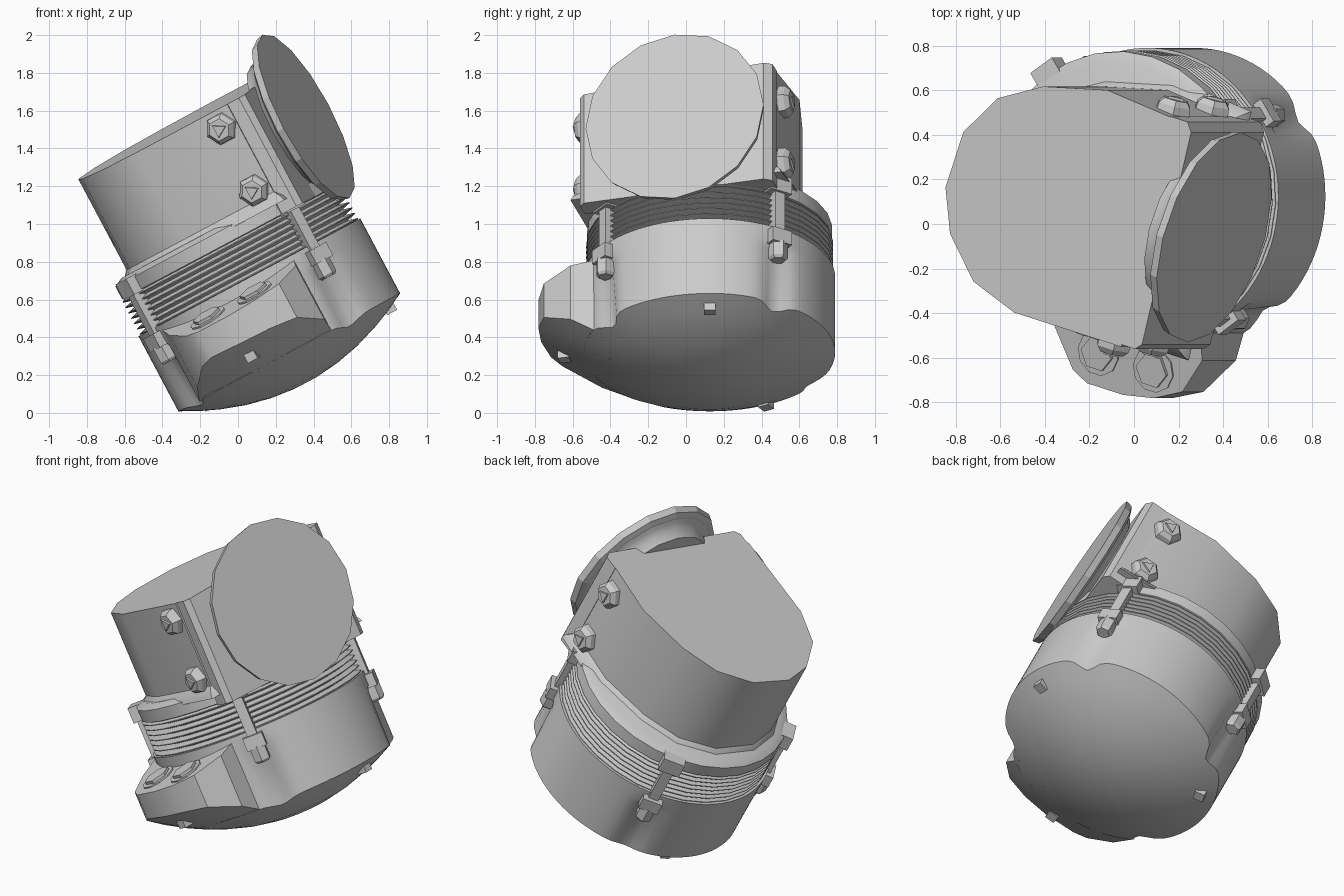
import bpy, bmesh
from math import sin, cos, pi, radians, exp, hypot, atan, atan2
from mathutils import Matrix

cube = bpy.data.objects.get("Cube")
if cube:
    bpy.data.objects.remove(cube, do_unlink=True)

grey = bpy.data.materials.new("plain grey")
grey.use_nodes = True
grey.diffuse_color = (0.6, 0.6, 0.6, 1)
grey.node_tree.nodes["Principled BSDF"].inputs["Base Color"].default_value = (0.6, 0.6, 0.6, 1)

# Leaning frame shared by all parts: local z is the body axis, local x faces the round cover
FRAME = (Matrix.Rotation(radians(-28), 4, 'Y') @ Matrix.Translation((0.39, 0.125, 0))
         @ Matrix.Rotation(radians(-16), 4, 'Z'))
CLAMPS = [radians(a) for a in (49, 139, 225, 320)]


def finish(name, bm, local=Matrix(), smooth=True):
    bmesh.ops.recalc_face_normals(bm, faces=bm.faces[:])
    mesh = bpy.data.meshes.new(name)
    bm.to_mesh(mesh)
    bm.free()
    mesh.materials.append(grey)
    ob = bpy.data.objects.new(name, mesh)
    bpy.context.collection.objects.link(ob)
    ob.matrix_world = FRAME @ local
    if smooth:
        bpy.ops.object.select_all(action='DESELECT')
        ob.select_set(True)
        bpy.context.view_layer.objects.active = ob
        bpy.ops.object.shade_smooth_by_angle(angle=radians(36))
    return ob


def loft(name, rings, local=Matrix(), smooth=True):
    """Skin a stack of equal-length rings and cap both ends."""
    bm = bmesh.new()
    rows = [[bm.verts.new(p) for p in ring] for ring in rings]
    n = len(rows[0])
    for a, b in zip(rows, rows[1:]):
        for i in range(n):
            j = (i + 1) % n
            bm.faces.new((a[i], a[j], b[j], b[i]))
    bm.faces.new(rows[0])
    bm.faces.new(rows[-1])
    return finish(name, bm, local, smooth)


def revolve(name, profile, n, local=Matrix(), smooth=True):
    """Turn (radius, height) points around local z."""
    rings = [[(r * cos(2 * pi * i / n), r * sin(2 * pi * i / n), z) for i in range(n)]
             for r, z in profile]
    return loft(name, rings, local, smooth)


def box(name, lo, hi, local=Matrix()):
    bm = bmesh.new()
    bmesh.ops.create_cube(bm, size=1)
    for v in bm.verts:
        v.co = [l + (c + 0.5) * (h - l) for c, l, h in zip(v.co, lo, hi)]
    return finish(name, bm, local, False)


def dome(r):
    return -0.03 + 0.42 * r * r


# Lower pot: shallow domed base, a soft channel below each clamp
def pot_radius(a, depth):
    r = 0.665
    for c in CLAMPS:
        d = atan2(sin(a - c), cos(a - c))
        r -= depth * exp(-(d / 0.11) ** 2)
    return r


N = 96
angles = [2 * pi * i / N for i in range(N)]
pot = [[(pot_radius(a, d) * cos(a), pot_radius(a, d) * sin(a), z) for a in angles]
       for z, d in ((0.605, 0), (0.52, 0), (0.48, 0.03))]
for k in (1, 0.85, 0.7, 0.5, 0.3, 0.1):
    radii = [k * pot_radius(a, 0.055) for a in angles]
    pot.append([(r * cos(a), r * sin(a), dome(r)) for r, a in zip(radii, angles)])
loft("lower_pot", pot)


# Front lobe with a sloping ledge and two flat bolts
def ledge(y):
    return 0.58 + 0.25 * (y + 0.5)


outline = [(-0.42, -0.50), (-0.34, -0.69), (-0.21, -0.87), (-0.13, -0.91), (0.06, -0.91),
           (0.22, -0.88), (0.36, -0.81), (0.44, -0.64), (0.40, -0.48)]
lobe = [[(x, y, ledge(y)) for x, y in outline],
        [(x, y, dome(hypot(x, y))) for x, y in outline]]
for k in (0.7, 0.4):
    inner = [(0.05 + (x - 0.05) * k, -0.5 + (y + 0.5) * k) for x, y in outline]
    lobe.append([(x, y, dome(hypot(x, y))) for x, y in inner])
loft("front_lobe", lobe)
for i, (x, y) in enumerate(((-0.09, -0.755), (0.20, -0.75))):
    place = Matrix.Translation((x, y, ledge(y) - 0.01)) @ Matrix.Rotation(atan(0.25), 4, 'X')
    revolve(f"lobe_washer_{i + 1}", [(0.105, 0), (0.105, 0.018)], 10, place, False)
    revolve(f"lobe_bolt_{i + 1}", [(0.08, 0), (0.08, 0.035)], 6, place, False)

# Small studs on the domed base
for i, (deg, r) in enumerate(((16, 0.58), (165, 0.58), (-87.5, 0.79))):
    turn = Matrix.Rotation(radians(deg), 4, 'Z')
    box(f"base_stud_{i + 1}", (r - 0.03, -0.03, dome(r) - 0.025), (r + 0.03, 0.03, dome(r) + 0.06), turn)

# Stack of thin fins
fins = []
for i in range(7):
    z = 0.595 + i * 0.032
    fins += [(0.605, z), (0.655, z + 0.013), (0.655, z + 0.018)]
revolve("fin_stack", fins + [(0.605, 0.83)], 28)

# Flange ring under the upper body
revolve("flange_ring", [(0.62, 0.81), (0.65, 0.82), (0.65, 0.895), (0.60, 0.92)], 28)

# Upper body: rounded at the rear, flatter sides towards the cover
d_shape = [(0.50, 0.505), (0.14, 0.535), (-0.18, 0.46), (-0.39, 0.345), (-0.52, 0.15),
           (-0.545, -0.115), (-0.47, -0.31), (-0.30, -0.485), (-0.065, -0.562), (0.50, -0.56)]
body = [[(x * s, y * s, z) for x, y in d_shape] for s, z in ((1.09, 0.88), (1.07, 0.905), (1.0, 0.945))]
body.append([(x, y, 1.495 + 0.045 * y) for x, y in d_shape])
loft("upper_body", body)

# Mounting slab with slightly sloping top
slab = [(0.48, -0.55), (0.57, -0.55), (0.60, -0.52), (0.60, 0.47), (0.57, 0.51), (0.48, 0.51)]
loft("mounting_slab", [[(x, y, z + t * y) for x, y in slab]
                       for z, t in ((0.82, 0), (1.495, 0.045))], smooth=False)

# Round cover on a flared neck
facing = Matrix.Translation((0, 0.005, 1.217)) @ Matrix.Rotation(pi / 2, 4, 'Y')
revolve("cover_neck", [(0.37, 0.55), (0.39, 0.60), (0.42, 0.625), (0.465, 0.65)], 16, facing)
revolve("round_cover", [(0.45, 0.635), (0.48, 0.65), (0.49, 0.69)], 16, facing, False)

# Side bolts on both flats
for side, word, y in ((-1, "right", -0.545), (1, "left", 0.50)):
    for z, level in ((1.37, "upper"), (1.0, "lower")):
        place = Matrix.Translation((0.41, y, z)) @ Matrix.Rotation(-side * pi / 2, 4, 'X')
        revolve(f"{level}_{word}_bolt", [(0.088, 0), (0.083, 0.045), (0.06, 0.07)], 6, place, False)
        revolve(f"{level}_{word}_bolt_tip", [(0.045, 0.065), (0.04, 0.08)], 3, place, False)

# Clamps: lug, strap, lower lug and nut at each corner
for i, a in enumerate(CLAMPS):
    turn = Matrix.Rotation(a, 4, 'Z')
    box(f"flange_lug_{i + 1}", (0.58, -0.065, 0.81), (0.70, 0.065, 0.905), turn)
    box(f"clamp_strap_{i + 1}", (0.62, -0.03, 0.56), (0.685, 0.03, 0.83), turn)
    box(f"pot_lug_{i + 1}", (0.58, -0.06, 0.50), (0.71, 0.06, 0.58), turn)
    revolve(f"clamp_nut_{i + 1}", [(0.04, 0.41), (0.052, 0.425), (0.052, 0.51)], 6,
            turn @ Matrix.Translation((0.665, 0, 0)), False)
